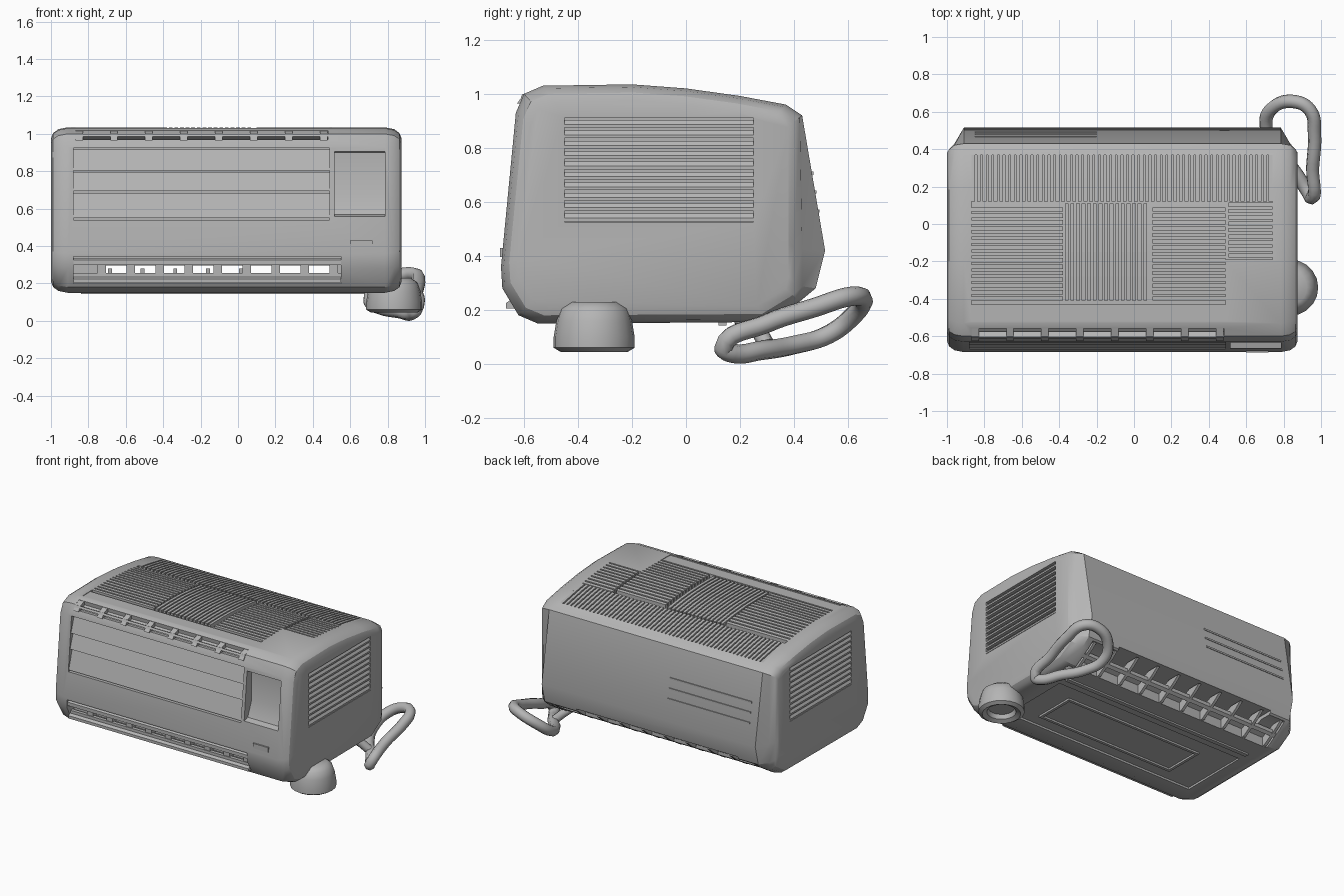
import bpy, bmesh, math
from mathutils import Vector

cube = bpy.data.objects.get("Cube")
if cube:
    bpy.data.objects.remove(cube)

mat = bpy.data.materials.new("plain grey plastic")
mat.use_nodes = True
mat.diffuse_color = (0.46, 0.46, 0.46, 1)
bsdf = mat.node_tree.nodes["Principled BSDF"]
bsdf.inputs["Base Color"].default_value = mat.diffuse_color
bsdf.inputs["Roughness"].default_value = 0.7


def finish(name, bm):
    bmesh.ops.recalc_face_normals(bm, faces=bm.faces)
    me = bpy.data.meshes.new(name)
    bm.to_mesh(me)
    bm.free()
    me.materials.append(mat)
    ob = bpy.data.objects.new(name, me)
    bpy.context.collection.objects.link(ob)
    return ob


def loft(bm, rings):
    """Skin closed rings of points and cap both ends."""
    loops = [[bm.verts.new(p) for p in ring] for ring in rings]
    n = len(loops[0])
    for a, b in zip(loops, loops[1:]):
        for i in range(n):
            j = (i + 1) % n
            bm.faces.new((a[i], a[j], b[j], b[i]))
    bm.faces.new(loops[0])
    bm.faces.new(loops[-1])


def prism(bm, pts, a, b, axis="x"):
    """Extrude a (y,z) outline along x, or an (x,z) outline along y."""
    put = (lambda t, p: (t, p[0], p[1])) if axis == "x" else (lambda t, p: (p[0], t, p[1]))
    loft(bm, [[put(t, p) for p in pts] for t in (a, b)])


def rect(u0, u1, v0, v1):
    return [(u0, v0), (u1, v0), (u1, v1), (u0, v1)]


def smooth(ob, angle=30):
    bpy.ops.object.select_all(action="DESELECT")
    ob.select_set(True)
    bpy.context.view_layer.objects.active = ob
    bpy.ops.object.shade_smooth_by_angle(angle=math.radians(angle))


# Casing: side outline lofted along x, drawn in at the rounded ends
TOP = [(-0.60, 1.0), (-0.53, 1.03), (-0.2, 1.035), (0.0, 1.02), (0.2, 0.992), (0.37, 0.96)]
SIDE = [(0.43, 0.92), (0.515, 0.42), (0.48, 0.28), (0.42, 0.23), (0.30, 0.155),
        (-0.55, 0.15), (-0.62, 0.18), (-0.68, 0.28), (-0.685, 0.36), (-0.63, 0.93)]
CX, HALF = -0.0625, 0.9375


def section(x, inset, back):
    ring = []
    for y, z in TOP + SIDE:
        y2 = -0.08 + (y + 0.08) * (1 - inset / 0.6)
        z2 = 0.59 + (z - 0.59) * (1 - inset / 0.44)
        ring.append((x, min(y2, back), z2))
    return ring


bm = bmesh.new()
ends = [(0.0, 0.06, 0.38), (0.012, 0.03, 0.40), (0.04, 0.01, 0.43), (0.09, 0.0, 0.6)]
loft(bm, [section(CX - HALF + d, i, b) for d, i, b in ends]
     + [section(CX + HALF - d, i, b) for d, i, b in reversed(ends)])
casing = finish("casing", bm)


def cut(pts, a, b, axis="x"):
    bm = bmesh.new()
    prism(bm, pts, a, b, axis)
    tool = finish("cutter", bm)
    tool.hide_render = True
    mod = casing.modifiers.new("cut", "BOOLEAN")
    mod.operation, mod.solver, mod.object = "DIFFERENCE", "EXACT", tool
    bpy.context.view_layer.objects.active = casing
    bpy.ops.object.modifier_apply(modifier=mod.name)
    bpy.data.objects.remove(tool)


def top(y):
    """Height of the curved lid at depth y."""
    for (y0, z0), (y1, z1) in zip(TOP, TOP[1:]):
        if y <= y1:
            return z0 + (z1 - z0) * (y - y0) / (y1 - y0)
    return TOP[-1][1]


def front(z):
    """Depth of the sloping front at height z."""
    return -0.685 + 0.055 * (z - 0.36) / 0.57


def lid_strip(y0, y1, low, high):
    ys = [y0 + (y1 - y0) * i / 4 for i in range(5)]
    return [(y, top(y) + high) for y in ys] + [(y, top(y) + low) for y in reversed(ys)]


# Openings in the casing
cut(rect(-0.9, -0.56, 0.54, 0.925), -0.88, 0.49)                                  # outlet
cut([(-0.8, 0.92), (-0.58, 0.90), (-0.58, 0.68), (-0.625, 0.57), (-0.8, 0.52)], 0.515, 0.785)
cut(rect(-0.9, -0.60, 0.20, 0.345), -0.88, 0.55)                                  # intake
cut(rect(-0.9, 0.9, 0.25, 0.295), -0.75, 0.53)                                    # air passage
cut([(0.28, 0.1), (0.28, 0.22), (0.39, 0.27), (0.49, 0.27), (0.49, 0.1)], -0.88, 0.74)
cut([(-0.7, 0.98), (-0.585, 0.965), (-0.555, 0.99), (-0.57, 1.1), (-0.7, 1.1)], -0.87, 0.48)
cut(lid_strip(-0.52, 0.37, -0.03, 0.05), -0.87, 0.49)                             # lid grille
cut(lid_strip(-0.19, 0.37, -0.03, 0.05), 0.488, 0.74)
cut(rect(-0.45, 0.06, 0.1, 0.165), -0.84, 0.68)                                   # base panel
for s in (-1, 1):
    xs = sorted((CX + s * (HALF - 0.035), CX + s * 1.1))
    cut(rect(xs[0], xs[1], 0.525, 0.91), -0.45, 0.25, "y")
smooth(casing)

# Three broad outlet louvres
bm = bmesh.new()
for z0, z1 in ((0.55, 0.685), (0.695, 0.795), (0.805, 0.915)):
    f0, f1 = front(z0), front(z1)
    prism(bm, [(f0 + 0.005, z0), (f1 + 0.03, z1), (f1 + 0.06, z1), (f0 + 0.04, z0)], -0.88, 0.49)
finish("outlet_louvres", bm)

# Lower intake bars and passage dividers
bm = bmesh.new()
for z0, z1 in ((0.205, 0.235), (0.30, 0.335)):
    y = front(z1) + (0.03 if z0 < 0.25 else 0.012)
    prism(bm, [(y, z0), (y, z1 - 0.01), (y + 0.015, z1), (-0.59, z1), (-0.59, z0)], -0.88, 0.55)
for i in range(9):
    x = -0.75 + 0.155 * i
    prism(bm, rect(-0.64, -0.56, 0.235, 0.31), x, x + 0.045)
prism(bm, rect(-0.645, -0.62, 0.235, 0.255), -0.88, 0.55)
finish("intake_bars", bm)

# Slotted strip along the front top edge
bm = bmesh.new()
prism(bm, [(-0.612, 0.985), (-0.605, 1.0), (-0.575, 0.985), (-0.58, 0.97)], -0.87, 0.48)
for i in range(8):
    x = -0.87 + 0.187 * i
    prism(bm, [(-0.625, 0.965), (-0.60, 1.0), (-0.55, 1.018), (-0.55, 0.965)], x, x + 0.04)
finish("edge_slot_bars", bm)

# Lid grille: smooth front strip, slats across and slats front to back
bm = bmesh.new()
prism(bm, lid_strip(-0.52, -0.43, -0.04, -0.004), -0.87, 0.49)


def across(x0, x1, y0, y1, pitch):
    for i in range(round((y1 - y0) / pitch)):
        y = y0 + i * pitch
        prism(bm, lid_strip(y, y + pitch * 0.68, -0.04, 0.0), x0, x1)


def lengthwise(x0, x1, y0, y1, pitch):
    for i in range(round((x1 - x0) / pitch)):
        x = x0 + i * pitch
        prism(bm, lid_strip(y0, y1, -0.04, 0.0), x, x + pitch * 0.68)


lengthwise(-0.87, 0.74, 0.12, 0.37, 0.03)
lengthwise(-0.37, 0.09, -0.41, 0.11, 0.03)
across(-0.87, -0.38, -0.41, 0.11, 0.034)
across(0.1, 0.49, -0.41, 0.11, 0.034)
across(0.505, 0.74, -0.18, 0.11, 0.034)
finish("lid_grille", bm)

# Side grilles, same on both ends
bm = bmesh.new()
for s in (-1, 1):
    edge = [CX + s * (HALF - d) for d in (0.04, 0.012, 0.0)]
    for i in range(10):
        z = 0.528 + i * 0.0385
        prism(bm, [(edge[0], z), (edge[2], z), (edge[2], z + 0.012),
                   (edge[1], z + 0.028), (edge[0], z + 0.028)], -0.45, 0.25, "y")
finish("side_grilles", bm)

# Ribs across the rear underside vent
bm = bmesh.new()
for i in range(10):
    x = -0.87 + i * 0.175
    prism(bm, [(0.28, 0.155), (0.30, 0.158), (0.42, 0.235), (0.475, 0.28), (0.38, 0.28), (0.28, 0.23)],
          x, x + 0.02)
prism(bm, [(0.36, 0.195), (0.38, 0.21), (0.38, 0.235), (0.36, 0.22)], -0.88, 0.74)
finish("rear_vent_ribs", bm)

# Raised frame on the base
bm = bmesh.new()
for y0, y1, x0, x1 in ((-0.36, -0.34, -0.6, 0.5), (-0.08, -0.06, -0.6, 0.5),
                       (-0.36, -0.06, -0.6, -0.58), (-0.36, -0.06, 0.48, 0.5)):
    prism(bm, rect(y0, y1, 0.152, 0.17), x0, x1)
prism(bm, rect(0.12, 0.15, 0.143, 0.16), -0.84, 0.68)
finish("base_frame", bm)

# Fine ridges on the back
bm = bmesh.new()
for z in (0.56, 0.63, 0.70):
    y = 0.515 - (z - 0.42) * 0.17
    prism(bm, rect(y - 0.01, y + 0.004, z, z + 0.012), -0.85, -0.2)
finish("back_ridges", bm)

# Small button under the control recess
bm = bmesh.new()
prism(bm, rect(front(0.41) - 0.008, -0.66, 0.395, 0.43), 0.6, 0.72)
finish("button", bm)

# Round foot with a hollow underside
bm = bmesh.new()
outline = [(0.085, 0.09), (0.095, 0.06), (0.125, 0.045), (0.15, 0.06), (0.15, 0.10),
           (0.14, 0.16), (0.125, 0.205), (0.09, 0.23)]
loft(bm, [[(0.835 + r * math.cos(a), -0.34 + r * math.sin(a), z)
           for a in (math.tau * k / 20 for k in range(20))] for r, z in outline])
smooth(finish("round_foot", bm), 40)

# Looped cord at the rear corner, with a short stub to the casing
PATH = [(0.95, 0.14, 0.06), (0.955, 0.3, 0.15), (0.965, 0.48, 0.21), (0.94, 0.61, 0.25),
        (0.85, 0.655, 0.24), (0.74, 0.62, 0.18), (0.705, 0.53, 0.11), (0.76, 0.4, 0.07),
        (0.86, 0.28, 0.05), (0.93, 0.17, 0.04)]


def cord(name, path, radius, cyclic):
    cu = bpy.data.curves.new(name, "CURVE")
    cu.dimensions, cu.bevel_depth, cu.bevel_resolution = "3D", radius, 2
    cu.resolution_u, cu.use_fill_caps = 6, True
    sp = cu.splines.new("BEZIER")
    sp.bezier_points.add(len(path) - 1)
    for bp, p in zip(sp.bezier_points, path):
        bp.co = Vector(p)
        bp.handle_left_type = bp.handle_right_type = "AUTO"
    sp.use_cyclic_u = cyclic
    cu.materials.append(mat)
    bpy.context.collection.objects.link(bpy.data.objects.new(name, cu))


cord("cord_loop", PATH, 0.036, True)
cord("cord_stub", [(0.72, 0.2, 0.17), (0.77, 0.26, 0.13), (0.83, 0.3, 0.07)], 0.03, False)
